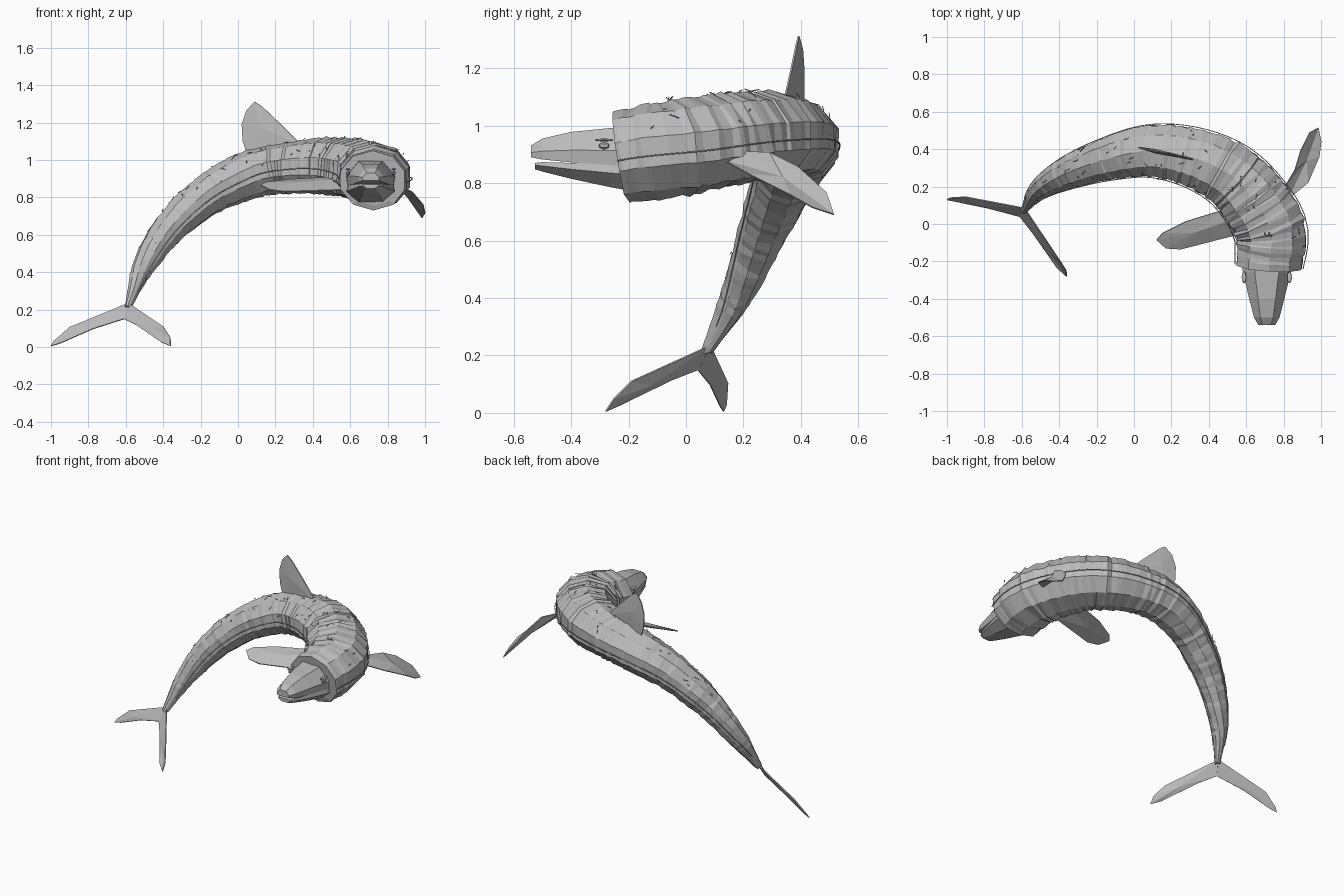
import bpy, bmesh, math, random
from mathutils import Vector

random.seed(4)
if "Cube" in bpy.data.objects:
    bpy.data.objects.remove(bpy.data.objects["Cube"])

grey = bpy.data.materials.new("skin_grey")
grey.use_nodes = True
grey.diffuse_color = (0.5, 0.5, 0.5, 1)
grey.node_tree.nodes["Principled BSDF"].inputs["Base Color"].default_value = (0.5, 0.5, 0.5, 1)


def finish(name, bm):
    bmesh.ops.recalc_face_normals(bm, faces=bm.faces)
    mesh = bpy.data.meshes.new(name)
    bm.to_mesh(mesh)
    bm.free()
    mesh.materials.append(grey)
    obj = bpy.data.objects.new(name, mesh)
    bpy.context.collection.objects.link(obj)


def loft(name, rings):
    """Skin a list of point rings and cap both ends."""
    bm = bmesh.new()
    loops = [[bm.verts.new(p) for p in ring] for ring in rings]
    n = len(loops[0])
    for a, b in zip(loops, loops[1:]):
        for i in range(n):
            j = (i + 1) % n
            bm.faces.new((a[i], a[j], b[j], b[i]))
    bm.faces.new(loops[0])
    bm.faces.new(loops[-1])
    finish(name, bm)


def fin(name, outline, thick):
    """Thin blade: an outline with a raised middle on both sides."""
    pts = [Vector(p) for p in outline]
    mid = sum(pts, Vector()) / len(pts)
    normal = Vector()
    for p, q in zip(pts, pts[1:] + pts[:1]):
        normal += (p - mid).cross(q - mid)
    normal.normalize()
    bm = bmesh.new()
    sides = []
    for s in (1, -1):
        rim = [bm.verts.new(p + normal * s * 0.003) for p in pts]
        top = bm.verts.new(mid + normal * s * thick)
        for i in range(len(rim)):
            bm.faces.new((rim[i - 1], rim[i], top))
        sides.append(rim)
    a, b = sides
    for i in range(len(a)):
        bm.faces.new((a[i - 1], a[i], b[i], b[i - 1]))
    finish(name, bm)


# Spine from tail to neck: x, y, z, half width, half height
SPINE = [Vector(p) for p in (
    (-.59, .07, .21, .016, .02), (-.51, .18, .42, .054, .06),
    (-.36, .27, .64, .087, .09), (-.15, .345, .82, .114, .112),
    (.08, .39, .925, .14, .128), (.30, .36, .96, .16, .14),
    (.50, .27, .965, .177, .155), (.64, .13, .95, .187, .16),
    (.73, -.04, .92, .197, .17), (.722, -.23, .89, .18, .16))]


def spine_at(t):
    """Catmull-Rom point on the spine, t from 0 to 1."""
    ext = [2 * SPINE[0] - SPINE[1]] + SPINE + [2 * SPINE[-1] - SPINE[-2]]
    u = min(max(t, 0), 0.9999) * (len(SPINE) - 1)
    i = int(u)
    f = u - i
    a, b, c, d = ext[i:i + 4]
    return 0.5 * (2 * b + (c - a) * f + (2 * a - 5 * b + 4 * c - d) * f ** 2
                  + (3 * b - a - 3 * c + d) * f ** 3)


def skin_point(t, angle, scale=1.0):
    p = spine_at(t)
    along = Vector((spine_at(t + .01) - spine_at(t - .01))[:3]).normalized()
    side = along.cross(Vector((0, 0, 1))).normalized()
    up = side.cross(along)
    return Vector(p[:3]) + scale * (side * p[3] * math.cos(angle) + up * p[4] * math.sin(angle))


# Wrinkled body, with skewed pleats
SIDES, RINGS = 10, 90
ANGLES = [math.tau * (k + .5) / SIDES for k in range(SIDES)]
body = []
for r in range(RINGS):
    t = r / (RINGS - 1)
    swell = random.uniform(0.975, 1.04)
    skew = random.uniform(-.004, .004)
    body.append([skin_point(min(1, max(0, t + skew * math.sin(a) + random.uniform(-.004, .004))),
                            a, swell + random.uniform(-.02, .02)) for a in ANGLES])
# tuck the neck rim inward
body.append([skin_point(1, a, .85) for a in ANGLES])
loft("body", body)

# Jaws: y, half width, mouth line height, outer height
HEAD_X = .71
UPPER = ((-.15, .135, .855, 1.0), (-.26, .128, .862, .992), (-.40, .094, .872, .978),
         (-.50, .068, .882, .955), (-.54, .045, .89, .93))
LOWER = ((-.15, .135, .865, .765), (-.26, .125, .868, .785), (-.40, .09, .87, .815),
         (-.50, .06, .873, .84), (-.525, .042, .87, .848))
SECTION = ((.94, 0), (1, .4), (.5, 1), (-.5, 1), (-1, .4), (-.94, 0))
for name, rows in (("upper_jaw", UPPER), ("lower_jaw", LOWER)):
    loft(name, [[(HEAD_X + w * sx, y, z0 + (z1 - z0) * sz) for sx, sz in SECTION]
                for y, w, z0, z1 in rows])

# Eyes with a fold above
for label, s in (("left", 1), ("right", -1)):
    for part, dz, size in (("eye", .93, (.012, .02, .014)), ("brow", .95, (.014, .035, .006))):
        bm = bmesh.new()
        bmesh.ops.create_icosphere(bm, subdivisions=1, radius=1)
        for v in bm.verts:
            v.co = Vector((HEAD_X + s * .122 + v.co.x * size[0],
                           -.285 + v.co.y * size[1], dz + v.co.z * size[2]))
        finish(label + "_" + part, bm)

# Fins and flukes
fin("dorsal_fin", [(.34, .34, 1.08), (.23, .365, 1.19), (.13, .385, 1.285), (.09, .392, 1.312),
                   (.045, .405, 1.265), (.02, .41, 1.19), (.025, .41, 1.10), (.06, .40, 1.0)], .012)
fin("left_flipper", [(.82, .13, .88), (.93, .22, .83), (.99, .36, .76), (1, .44, .715),
                     (.985, .515, .69), (.94, .49, .765), (.89, .39, .855), (.86, .29, .905),
                     (.80, .19, .91)], .014)
fin("right_flipper", [(.58, -.05, .84), (.25, -.135, .83), (.17, -.13, .84), (.12, -.085, .865),
                      (.15, -.05, .88), (.28, .015, .895), (.46, .07, .905), (.57, .04, .9)], .014)
fin("right_fluke", [(-.585, .085, .235), (-.90, .145, .105), (-.985, .14, .03), (-1, .13, .005),
                    (-.95, .12, .02), (-.78, .085, .095), (-.61, .04, .15)], .008)
fin("left_fluke", [(-.585, .085, .235), (-.40, -.19, .11), (-.362, -.25, .05), (-.36, -.28, .005),
                   (-.41, -.235, .025), (-.54, -.05, .115), (-.61, .04, .15)], .008)


def strand(name, paths, radius):
    curve = bpy.data.curves.new(name, 'CURVE')
    curve.dimensions = '3D'
    curve.bevel_depth = radius
    curve.bevel_resolution = 0
    for path in paths:
        line = curve.splines.new('POLY')
        line.points.add(len(path) - 1)
        for pt, co in zip(line.points, path):
            pt.co = (*co, 1)
    curve.materials.append(grey)
    bpy.context.collection.objects.link(bpy.data.objects.new(name, curve))


# Seams along the flanks, and loose fibres over the back
strand("flank_seams", [[skin_point(i / 40, a, 1.015) for i in range(2, 41)]
                       for a in (-.08, math.pi + .08)], .003)
fibres = []
for i in range(60):
    t, a = random.uniform(.1, .97), random.uniform(.3, 2.8)
    fibres.append([skin_point(t, a, 1.0),
                   skin_point(t + random.uniform(-.012, .012), a + random.uniform(-.15, .15), 1.06)])
strand("loose_fibres", fibres, .002)
